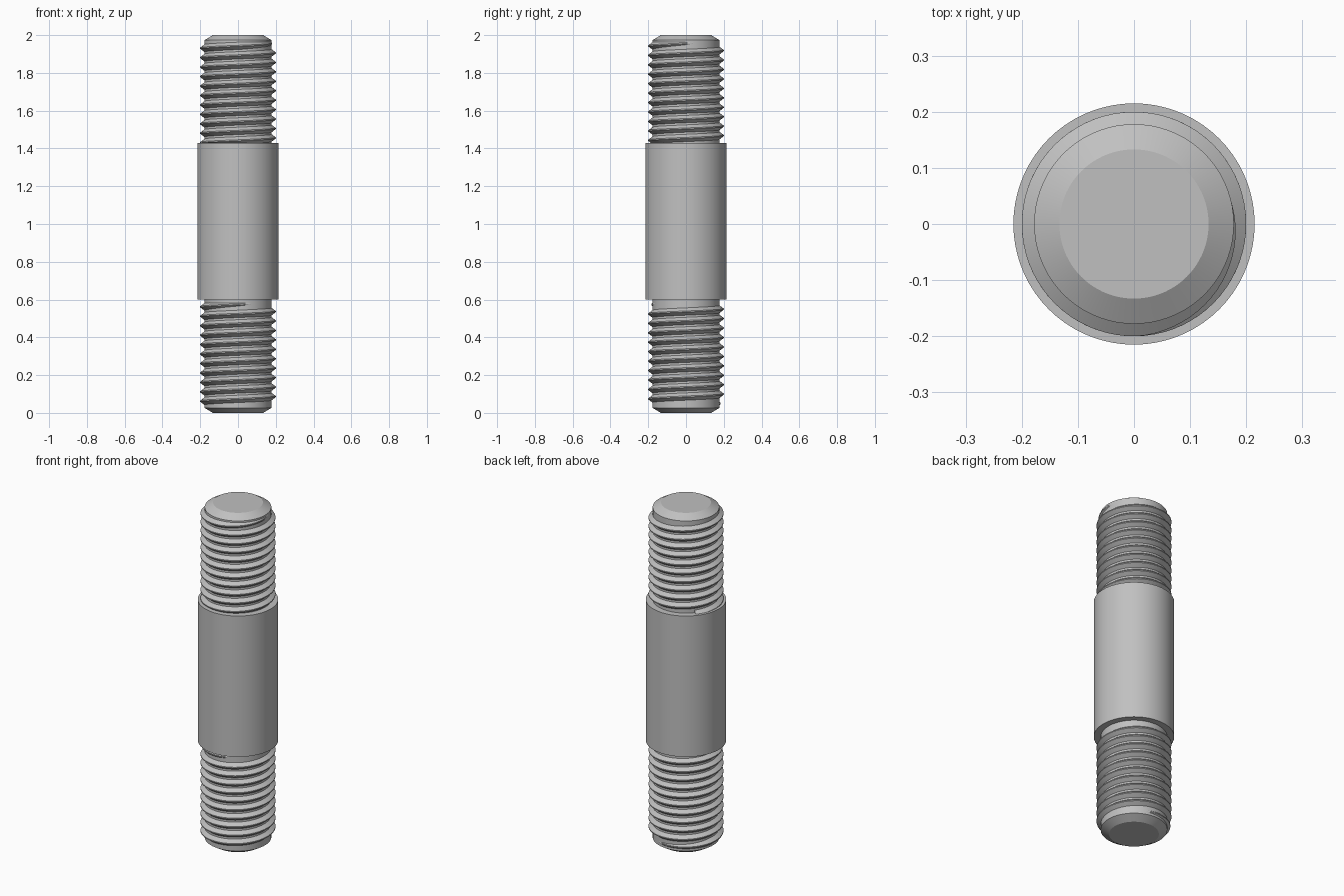
import bpy, bmesh
from math import cos, sin, radians, tau

if "Cube" in bpy.data.objects:
    bpy.data.objects.remove(bpy.data.objects["Cube"], do_unlink=True)

CORE_R, CREST_R, SHANK_R, TIP_R = 0.178, 0.2, 0.215, 0.133
LOW, HIGH = 0.6, 1.43
PITCH, SEGMENTS = 0.05, 72

steel = bpy.data.materials.new("steel_grey")
steel.use_nodes = True
colour = (0.53, 0.53, 0.53, 1)
steel.diffuse_color = colour
steel.node_tree.nodes["Principled BSDF"].inputs["Base Color"].default_value = colour


def finish(name, bm):
    bmesh.ops.recalc_face_normals(bm, faces=bm.faces)
    mesh = bpy.data.meshes.new(name)
    bm.to_mesh(mesh)
    bm.free()
    mesh.materials.append(steel)
    obj = bpy.data.objects.new(name, mesh)
    bpy.context.collection.objects.link(obj)
    bpy.ops.object.select_all(action="DESELECT")
    obj.select_set(True)
    bpy.context.view_layer.objects.active = obj
    bpy.ops.object.shade_smooth_by_angle(angle=radians(25))


def skin(bm, rings):
    """Join closed rings of points into a capped tube."""
    loops = [[bm.verts.new(p) for p in ring] for ring in rings]
    for a, b in zip(loops, loops[1:]):
        for i in range(len(a)):
            j = (i + 1) % len(a)
            bm.faces.new((a[i], a[j], b[j], b[i]))
    bm.faces.new(loops[0])
    bm.faces.new(loops[-1])


def turned(name, profile):
    """Solid of revolution from (radius, height) points."""
    bm = bmesh.new()
    skin(bm, [[(r * cos(tau * i / SEGMENTS), r * sin(tau * i / SEGMENTS), z)
               for i in range(SEGMENTS)] for r, z in profile])
    finish(name, bm)


def thread(name, start_angle, start_z, turns, fade_in, fade_out):
    """Right-handed ridge that runs out into the core at its ends."""
    bm = bmesh.new()
    steps = round(turns * SEGMENTS)
    rings = []
    for s in range(steps + 1):
        t = turns * s / steps
        angle = radians(start_angle) + tau * t
        z = start_z + PITCH * t
        grow = 1.0
        if fade_in:
            grow = min(grow, t / fade_in)
        if fade_out:
            grow = min(grow, (turns - t) / fade_out)
        grow = max(grow, 0.02)
        root = CORE_R - 0.002
        crest = root + (CREST_R - root) * grow
        half, flat = 0.021 * (0.3 + 0.7 * grow), 0.003
        section = ((root, -half), (crest, -flat), (crest, flat), (root, half))
        rings.append([(r * cos(angle), r * sin(angle), z + dz) for r, dz in section])
    skin(bm, rings)
    finish(name, bm)


# Plain middle and the two chamfered ends
turned("shank", [(SHANK_R, LOW), (SHANK_R, HIGH)])
turned("lower_core", [(TIP_R, 0), (CORE_R, 0.027), (CORE_R, LOW + 0.01)])
turned("upper_core", [(CORE_R, HIGH - 0.01), (CORE_R, 1.973), (TIP_R, 2)])

# Screw threads
thread("lower_thread", 60, 0.045, 10.67, 0.3, 0.3)
thread("upper_thread", 140, 1.425, 10.67, 0, 0.3)
